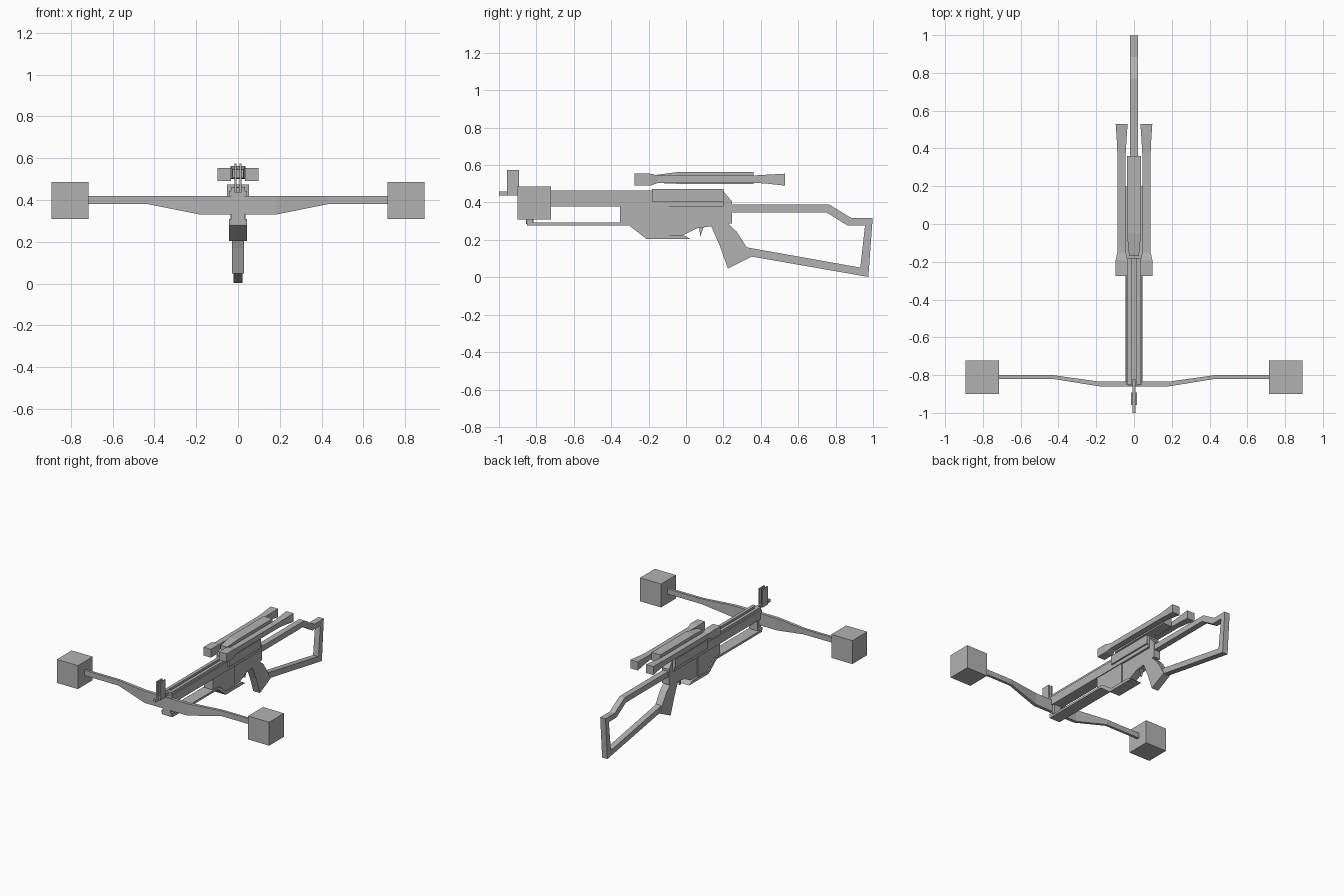
import bpy
import bmesh

cube = bpy.data.objects.get("Cube")
if cube:
    bpy.data.objects.remove(cube, do_unlink=True)

# One flat grey for the whole model
grey = bpy.data.materials.new("plain grey")
grey.use_nodes = True
colour = (0.45, 0.45, 0.45, 1)
grey.diffuse_color = colour
grey.node_tree.nodes["Principled BSDF"].inputs["Base Color"].default_value = colour


def finish(name, bm):
    bmesh.ops.recalc_face_normals(bm, faces=bm.faces)
    mesh = bpy.data.meshes.new(name)
    bm.to_mesh(mesh)
    bm.free()
    mesh.materials.append(grey)
    obj = bpy.data.objects.new(name, mesh)
    bpy.context.collection.objects.link(obj)
    return obj


def mirror(obj):
    mod = obj.modifiers.new("Mirror", "MIRROR")
    mod.use_mirror_merge = False
    return obj


def box(name, x, y, z):
    bm = bmesh.new()
    bmesh.ops.create_cube(bm, size=1)
    for v in bm.verts:
        v.co = [(r[0] + r[1]) / 2 + c * (r[1] - r[0]) for c, r in zip(v.co, (x, y, z))]
    return finish(name, bm)


def plate(name, outline, half):
    """Side outline in (y, z), extruded across x."""
    bm = bmesh.new()
    face = bm.faces.new([bm.verts.new((-half, y, z)) for y, z in outline])
    out = bmesh.ops.extrude_face_region(bm, geom=[face])["geom"]
    for v in out:
        if isinstance(v, bmesh.types.BMVert):
            v.co.x = half
    return finish(name, bm)


def loft(name, sections, axis):
    """Rectangles strung along an axis: position, then two (low, high) ranges."""
    bm = bmesh.new()
    rings = []
    for p, a, b in sections:
        corners = [(a[0], b[0]), (a[1], b[0]), (a[1], b[1]), (a[0], b[1])]
        rings.append([bm.verts.new((p, u, w) if axis == "x" else (u, p, w))
                      for u, w in corners])
    for r, s in zip(rings, rings[1:]):
        for i in range(4):
            j = (i + 1) % 4
            bm.faces.new((r[i], r[j], s[j], s[i]))
    bm.faces.new(rings[0])
    bm.faces.new(rings[-1])
    return finish(name, bm)


# Bow limbs with square end blocks
mid, tip = ((-0.86, -0.835), (0.33, 0.42)), ((-0.82, -0.8), (0.38, 0.42))
loft("bow_limbs", [(-0.74, *tip), (-0.43, *tip), (-0.18, *mid),
                   (0.18, *mid), (0.43, *tip), (0.74, *tip)], "x")
mirror(box("limb_end_block", (0.715, 0.892), (-0.9, -0.722), (0.308, 0.486)))

# Barrel rail with a groove along the top
box("rail_base", (-0.042, 0.042), (-0.85, 0.2), (0.378, 0.444))
mirror(box("rail_lip", (0.01, 0.034), (-0.85, 0.2), (0.44, 0.463)))
box("front_block", (-0.03, 0.03), (-0.855, -0.815), (0.285, 0.44))

# Front sight on a thin rod
box("sight_rod", (-0.008, 0.008), (-1, -0.82), (0.437, 0.46))
mirror(box("sight_blade", (0.007, 0.017), (-0.957, -0.893), (0.437, 0.574)))
box("sight_base", (-0.017, 0.017), (-0.957, -0.893), (0.437, 0.462))

# Lower guard strip
plate("lower_guard", [(-0.85, 0.278), (-0.305, 0.278), (-0.21, 0.204), (0.025, 0.204),
                      (-0.015, 0.226), (-0.195, 0.226), (-0.285, 0.294),
                      (-0.82, 0.294), (-0.82, 0.31), (-0.855, 0.31)], 0.044)

# Receiver, grip and trigger
plate("fore_receiver", [(-0.354, 0.385), (-0.354, 0.294), (-0.285, 0.294),
                        (-0.195, 0.226), (-0.09, 0.226), (-0.09, 0.385)], 0.036)
plate("receiver_and_grip", [(-0.09, 0.42), (-0.09, 0.226), (-0.015, 0.226), (0.06, 0.262),
                            (0.135, 0.273), (0.18, 0.17), (0.224, 0.047), (0.35, 0.11),
                            (0.325, 0.16), (0.27, 0.245), (0.225, 0.288), (0.245, 0.288),
                            (0.245, 0.406), (0.2, 0.46), (0.16, 0.46)], 0.028)
plate("trigger", [(0.072, 0.27), (0.075, 0.215), (0.095, 0.27)], 0.008)
box("receiver_cover", (-0.053, 0.053), (-0.183, 0.2), (0.406, 0.473))

# Open shoulder stock
plate("shoulder_stock", [(0.24, 0.388), (0.768, 0.388), (0.885, 0.316), (0.998, 0.316),
                         (0.975, 0.002), (0.345, 0.112), (0.325, 0.16), (0.932, 0.052),
                         (0.957, 0.276), (0.865, 0.276), (0.752, 0.346), (0.24, 0.346)], 0.022)

# Twin sighting tubes with flared ends, and the bar between them
wide, slim = ((0.034, 0.097), (0.49, 0.554)), ((0.044, 0.088), (0.505, 0.545))
mirror(loft("sighting_tube", [(-0.276, *wide), (-0.19, *wide), (-0.15, *slim),
                              (0.37, *slim), (0.44, (0.04, 0.091), (0.5, 0.549)),
                              (0.53, *wide)], "y"))
loft("sight_bar", [(-0.17, (-0.026, 0.026), (0.505, 0.546)),
                   (-0.05, (-0.037, 0.037), (0.5, 0.562)),
                   (0.36, (-0.037, 0.037), (0.5, 0.562))], "y")
